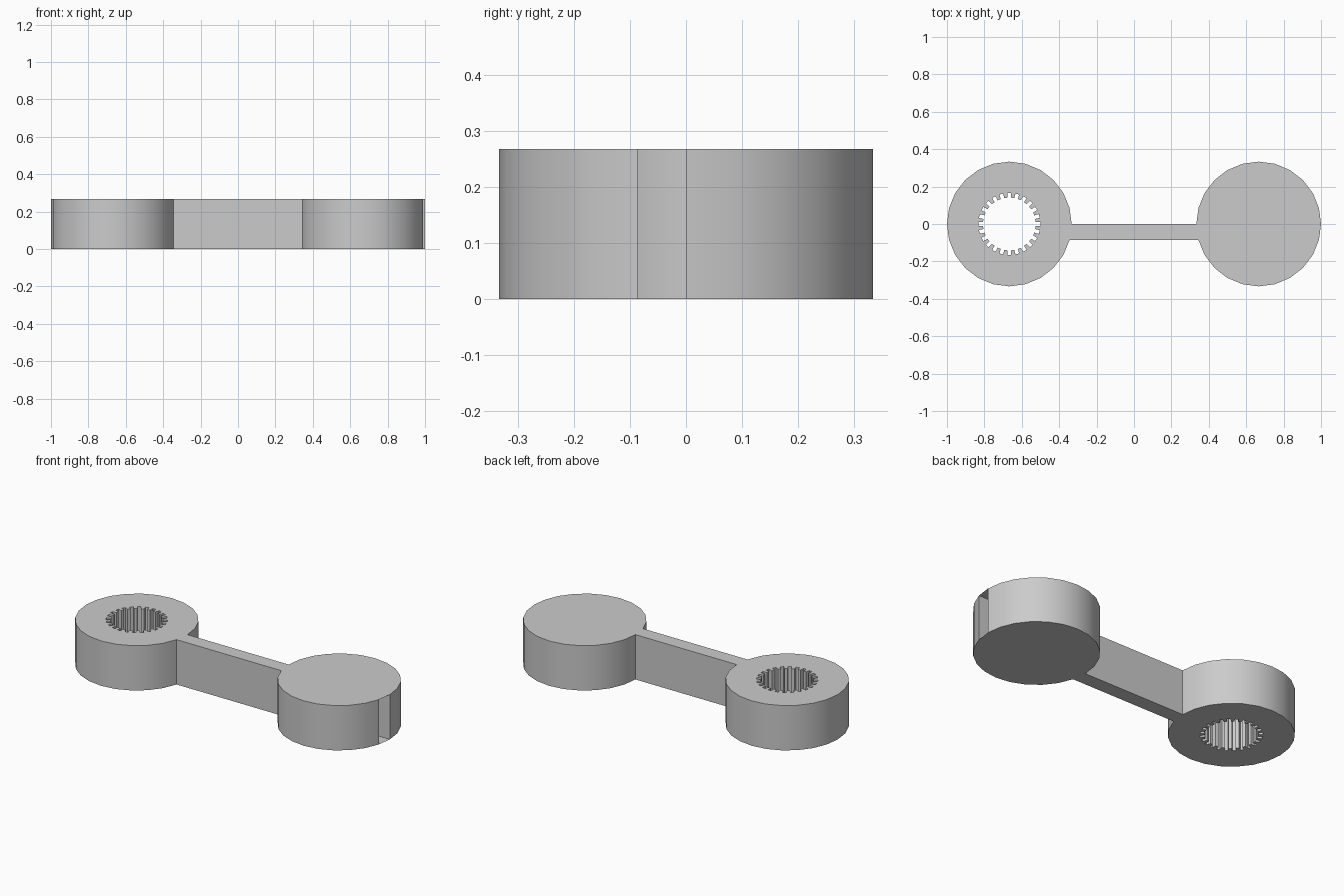
import bpy, bmesh
from math import sin, cos, pi, radians

cube = bpy.data.objects.get("Cube")
if cube:
    bpy.data.objects.remove(cube, do_unlink=True)

HEIGHT = 0.267
RADIUS = 1 / 3
OFFSET = 2 / 3      # distance of each round end from the middle
SIDES = 24
TEETH = 24

grey = bpy.data.materials.new("plain grey")
grey.use_nodes = True
grey.diffuse_color = (0.6, 0.6, 0.6, 1)
grey.node_tree.nodes["Principled BSDF"].inputs["Base Color"].default_value = (0.6, 0.6, 0.6, 1)


def polar(cx, radius, angle):
    return cx + radius * cos(angle), radius * sin(angle)


def circle(cx):
    return [polar(cx, RADIUS, 2 * pi * i / SIDES) for i in range(SIDES)]


def toothed_circle(cx, inner, outer):
    """Outline with grooves centred on each step, slightly narrower outward."""
    points = []
    step = 2 * pi / TEETH
    for i in range(TEETH):
        mid = i * step
        for radius, turn in ((inner, -0.27), (outer, -0.23), (outer, 0.23), (inner, 0.27)):
            points.append(polar(cx, radius, mid + turn * step))
    return points


def prism(name, loops, is_open=None):
    """Raise flat loops (outer, then holes) and leave out the open side faces."""
    bm = bmesh.new()
    edges = []
    for loop in loops:
        verts = [bm.verts.new((x, y, 0)) for x, y in loop]
        edges += [bm.edges.new((v, verts[i - 1])) for i, v in enumerate(verts)]
    if len(loops) == 1:
        base = [bm.faces.new(verts)]
    else:
        filled = bmesh.ops.triangle_fill(bm, edges=edges, use_beauty=True)
        base = [g for g in filled["geom"] if isinstance(g, bmesh.types.BMFace)]
    top = bmesh.ops.extrude_face_region(bm, geom=base, use_keep_orig=True)["geom"]
    for v in top:
        if isinstance(v, bmesh.types.BMVert):
            v.co.z = HEIGHT
    bm.normal_update()
    bmesh.ops.recalc_face_normals(bm, faces=bm.faces[:])
    if is_open:
        gone = [f for f in bm.faces
                if abs(f.normal.z) < 0.5 and is_open(f.calc_center_median())]
        bmesh.ops.delete(bm, geom=gone, context="FACES")
    mesh = bpy.data.meshes.new(name)
    bm.to_mesh(mesh)
    bm.free()
    mesh.materials.append(grey)
    obj = bpy.data.objects.new(name, mesh)
    bpy.context.collection.objects.link(obj)
    bpy.ops.object.select_all(action="DESELECT")
    obj.select_set(True)
    bpy.context.view_layer.objects.active = obj
    bpy.ops.object.shade_smooth_by_angle(angle=radians(30))
    return obj


def near_facet(cx):
    """Test for the one facet just below y = 0 on the +x side of a round end."""
    x, y = polar(cx, RADIUS, -pi / SIDES)
    return lambda c: abs(c.x - x) < 0.02 and abs(c.y - y) < 0.02


# Round end with the toothed socket
prism("socket_end", [circle(-OFFSET), toothed_circle(-OFFSET, 0.141, 0.166)], near_facet(-OFFSET))

# Plain round end with an open slot on its outer side
prism("slotted_end", [circle(OFFSET)], near_facet(OFFSET))

# Hollow bar running from the socket end through the plain end to its slot
turn = -2 * pi / SIDES
bar = [polar(-OFFSET, RADIUS, turn), polar(OFFSET, RADIUS, turn),
       polar(OFFSET, RADIUS, 0), polar(-OFFSET, RADIUS, 0)]
prism("connecting_bar", [bar], lambda c: near_facet(OFFSET)(c) or near_facet(-OFFSET)(c))
